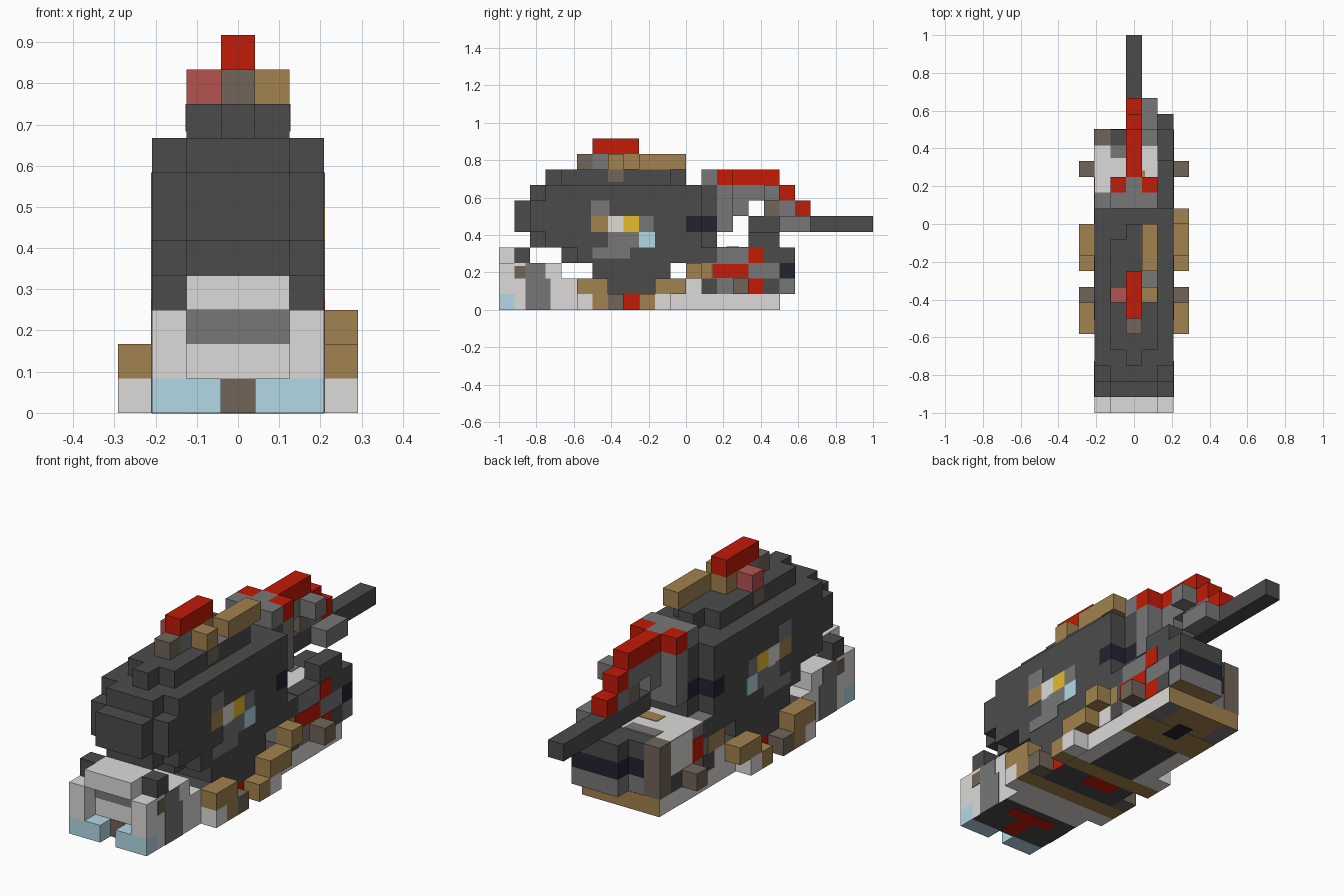
import bpy

if "Cube" in bpy.data.objects:
    bpy.data.objects.remove(bpy.data.objects["Cube"], do_unlink=True)

V = 1 / 12       # edge of one block
THIN = 0.03      # plate thickness in blocks


def linear(c):
    c /= 255
    return c / 12.92 if c < 0.04045 else ((c + 0.055) / 1.055) ** 2.4


def material(name, *rgb):
    colour = [linear(c) for c in rgb] + [1]
    m = bpy.data.materials.new(name)
    m.use_nodes = True
    m.diffuse_color = colour
    m.node_tree.nodes["Principled BSDF"].inputs["Base Color"].default_value = colour
    return m


dark = material("dark grey", 75, 75, 75)
grey = material("mid grey", 119, 119, 119)
light = material("light grey", 221, 219, 217)
tan = material("tan", 162, 130, 79)
brown = material("brown", 113, 101, 88)
red = material("red", 194, 27, 7)
pink = material("pink", 180, 84, 82)
navy = material("navy", 35, 35, 48)
yellow = material("yellow", 228, 188, 44)
blue = material("pale blue", 179, 217, 229)


def box(name, mat, x, y, z, under=None):
    """Box in block units: x from the centre, y from the front, z from the ground."""
    verts = [(a * V, b * V - 1, c * V) for a in x for b in y for c in z]
    faces = [(0, 1, 3, 2), (4, 6, 7, 5), (0, 4, 5, 1),
             (2, 3, 7, 6), (0, 2, 6, 4), (1, 5, 7, 3)]
    me = bpy.data.meshes.new(name)
    me.from_pydata(verts, [], faces)
    me.materials.append(mat)
    if under:
        me.materials.append(under)
        for p in me.polygons:
            p.material_index = int(p.normal.z < -0.5)
    ob = bpy.data.objects.new(name, me)
    bpy.context.collection.objects.link(ob)


def pair(name, mat, x, y, z, under=None):
    box("left_" + name, mat, x, y, z, under)
    box("right_" + name, mat, (-x[1], -x[0]), y, z, under)


def paint(name, mat, y, z, face=2.5):
    pair(name, mat, (face, face + THIN), y, z)


def paint_left(name, mat, y, z):
    box("left_" + name, mat, (2.5, 2.5 + THIN), y, z)


def paint_right(name, mat, y, z):
    box("right_" + name, mat, (-2.5 - THIN, -2.5), y, z)


def cap(name, mat, x, y, top):
    box(name, mat, x, y, (top, top + THIN))


def sole(name, mat, x, y):
    box(name, mat, x, y, (-THIN / 2, 0))


MID, WIDE, ONE = (-1.5, 1.5), (-2.5, 2.5), (-.5, .5)
SIDE, OUT, NEAR = (1.5, 2.5), (2.5, 3.5), (.5, 1.5)

# Head: recessed face, cheek posts, brow, ears and paws
box("head", light, WIDE, (1, 4), (0, 3), dark)
box("brow", light, MID, (0, 2), (3, 4))
box("mouth_band", grey, MID, (1 - THIN, 1), (2, 3))
box("chin", brown, ONE, (1 - THIN, 1), (0, 1))
pair("cheek", light, SIDE, (0, 1), (1, 3))
pair("paw", blue, (.5, 2.5), (0, 1), (0, 1))
pair("ear", dark, SIDE, (1, 2), (3, 4))
paint("cheek_mark", brown, (1, 1.7), (2, 2.8))
paint("jaw_mark", grey, (1.7, 3.3), (0, 2))
paint("temple_mark", grey, (1.7, 3), (2, 3))
sole("head_belly_mark", red, ONE, (1.2, 2.7))
sole("head_belly_bar", red, MID, (2.7, 3.5))

# Base with sides and legs
box("base_front", light, WIDE, (4, 6), (0, 1), light)
box("base_tan", tan, WIDE, (6, 7), (0, 1), tan)
box("base_dark", dark, WIDE, (7, 8), (0, 1))
box("base_red", red, WIDE, (8, 9), (0, 1), dark)
box("base_back", light, WIDE, (9, 16), (0, 1), dark)
box("base_end", light, MID, (16, 18), (0, 1), tan)
pair("base_end_side", light, SIDE, (16, 18), (0, 1), grey)
sole("belly_red", red, (-1.5, .5), (8, 9))
sole("belly_tan", tan, WIDE, (9, 10))
pair("belly_board", light, SIDE, (10, 14), (-THIN / 2, 0))
sole("rear_belly_tan", tan, WIDE, (14, 16))
sole("rear_belly_spot", navy, ONE, (15, 16.5))
box("base_step", light, WIDE, (4, 5), (1, 2))
pair("front_leg", tan, OUT, (5, 7), (1, 2))
pair("front_leg_pad", light, OUT, (5, 6), (0, 1))
pair("front_foot", tan, OUT, (6, 7), (0, 1))
pair("front_toe", brown, OUT, (7, 8), (0, 1))
pair("hind_foot", tan, OUT, (9, 10), (0, 1))
pair("hind_leg_pad", light, OUT, (10, 11), (0, 1))
pair("hind_leg", tan, OUT, (10, 12), (1, 2))
box("hind_knee", tan, OUT, (12, 13), (2, 3))

# Rounded body, stacked in layers: half width, front, back, bottom, top
layers = [(2.5, 5, 12, 1, 2), (2.5, 6, 11, 2, 3), (1.5, 4, 12, 3, 4), (1.5, 2, 12, 4, 5),
          (1.5, 1, 12, 5, 7), (1.5, 2, 12, 7, 8), (1.5, 4, 11, 8, 9), (.5, 3, 12, 8, 9)]
for w, a, b, lo, hi in layers:
    box("body_layer", dark, (-w, w), (a, b), (lo, hi))
for a, lo, hi in [(5, 3, 4), (3, 4, 5), (2, 5, 7), (3, 7, 8)]:
    pair("body_flank", dark, SIDE, (a, 12), (lo, hi))

# Round badge on each flank
paint("badge_top", grey, (5.9, 7.1), (6, 7))
paint("badge_back", grey, (9, 9.9), (5, 6))
paint("badge_bottom", grey, (7, 9), (4, 5))
paint("badge_drip", grey, (6, 8.4), (3.3, 4))
paint("badge_tan", tan, (5.9, 7), (5, 6))
paint("badge_light", light, (7, 8), (4.9, 6))
paint("badge_yellow", yellow, (8, 9), (5, 6))
paint("badge_blue", blue, (9, 10), (4, 5))

# Top crest
box("crest_red", red, ONE, (6, 9), (10, 11))
box("crest_front", brown, ONE, (5, 6), (9, 10))
box("crest_core", grey, ONE, (6, 7), (9, 10))
box("crest_back", tan, ONE, (7, 9), (9, 10))
box("crest_stud", tan, NEAR, (7, 8), (9, 10))
box("crest_bar", tan, NEAR, (9, 12), (9, 10))
box("crest_pink_stud", pink, (-1.5, -.5), (7, 8), (9, 10))
cap("crest_gap", grey, NEAR, (8, 9), 9)
paint("crest_drip", brown, (7, 8), (8.2, 9), 1.5)

# Stepped neck with navy band
for w, a, b in [(2.5, 12, 13), (1.5, 13, 14)]:
    box("neck_low", dark, (-w, w), (a, b), (4, 5))
    box("neck_band", navy, (-w, w), (a, b), (5, 6))
    box("neck_high", dark, (-w, w), (a, b), (6, 8))
box("neck_foot", dark, WIDE, (12, 14), (3, 4))
cap("neck_foot_top", grey, (-2.5, -1.5), (13, 14), 4)
cap("neck_top", grey, MID, (13, 14), 8)
box("neck_crest", grey, MID, (13, 14), (8, 9))

# Rear block
box("rear_link", grey, WIDE, (12, 16), (1, 3), dark)
box("rear_shelf", grey, WIDE, (14, 16), (3, 4))
box("rear_low", grey, WIDE, (16, 18), (1, 2))
box("rear_mid", grey, WIDE, (16, 18), (2, 3))
box("rear_high", dark, WIDE, (16, 18), (3, 4))
box("rear_shoulder", dark, SIDE, (16, 18), (4, 5))
cap("rear_roof", light, (-2.5, 1.5), (14, 17), 4)
cap("rear_roof_mark", tan, (-.5, .7), (14.6, 15.4), 4 + THIN)
cap("rear_roof_stripe", grey, (-1.5, .5), (16.2, 17), 4 + THIN)
cap("rear_left_roof", dark, SIDE, (14, 16), 4)
BACK = (-.5, 2.5)
box("back_low", grey, BACK, (18, 19), (1, 2), tan)
box("back_band", navy, BACK, (18, 19), (2, 3))
box("back_high", dark, BACK, (18, 19), (3, 4))
box("back_band_side", navy, (-1.5, -.5), (18, 18 + THIN), (2, 3))
box("back_foot", tan, WIDE, (18, 18 + THIN), (0, 1))
box("rear_post", brown, (-2.5 - THIN, -1.5), (17, 18 + THIN), (1, 4 + THIN))
pair("rear_peg", brown, OUT, (15, 16), (1, 2))
paint("rear_light_mark", light, (12, 13), (1, 2))
paint("rear_dark_mark", dark, (13, 14), (1, 2))
paint("rear_tan_mark", tan, (12, 13.6), (2, 3))
paint_left("red_bar", red, (13.7, 16), (2.05, 2.95))
paint_left("red_spot", red, (16, 17), (3, 4))
paint_left("red_foot", red, (16, 17), (1, 2))
paint_left("rear_corner", dark, (17, 18), (1, 2))
paint_right("red_spot", red, (14, 15), (2, 3.3))
paint_right("light_flank", light, (15, 17), (2, 4))
paint_right("dark_flank", dark, (16, 17), (1, 2))

# Tail spine, stepping down
box("spine_root", grey, MID, (14, 15), (6, 8))
box("spine_mid", grey, ONE, (15, 16), (6, 8))
box("spine_rib", grey, ONE, (16, 18), (7, 8))
box("spine_hang", brown, ONE, (17, 18), (6, 7))
box("spine_side", grey, NEAR, (17, 18), (7, 8))
box("spine_inner", grey, ONE, (18, 19), (6, 7))
box("spine_hook", grey, MID, (14, 15), (5, 6))
box("spine_knot", grey, ONE, (14, 15), (8, 9))
pair("spine_stud", red, NEAR, (14, 15), (8, 9))
box("spine_red", red, ONE, (15, 18), (8, 9))
box("spine_step", red, ONE, (18, 19), (7, 8))
box("spine_end", red, ONE, (19, 20), (6, 7))
box("tail_joint", grey, NEAR, (18, 20), (5, 6))
box("tail_root", dark, ONE, (16, 18), (5, 6))
box("tail", dark, ONE, (18, 24), (5, 6))
